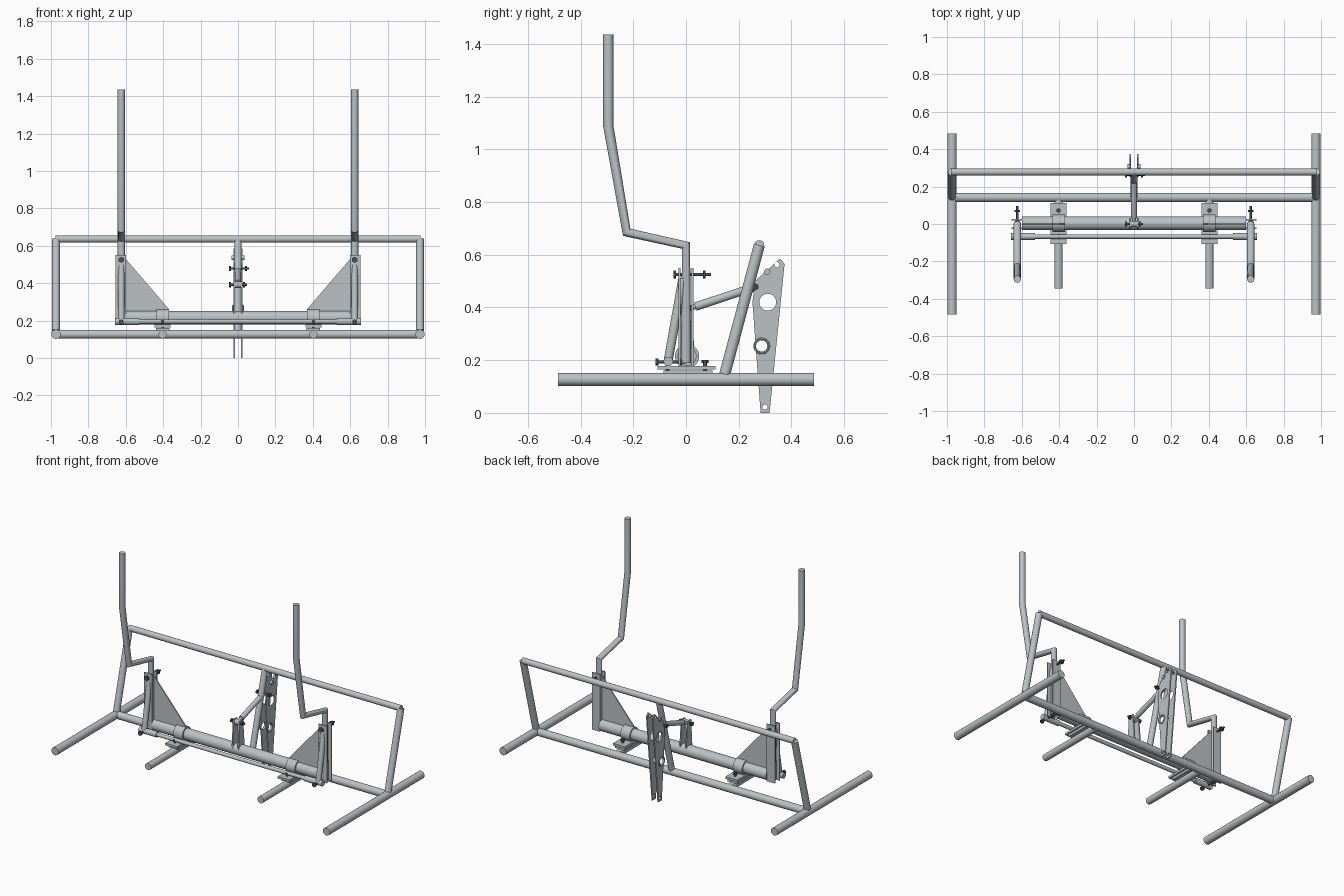
import bpy, bmesh, math
from mathutils import Vector, Matrix

if "Cube" in bpy.data.objects:
    bpy.data.objects.remove(bpy.data.objects["Cube"])


def material(name, rgb):
    m = bpy.data.materials.new(name)
    m.diffuse_color = (*rgb, 1)
    m.use_nodes = True
    m.node_tree.nodes["Principled BSDF"].inputs["Base Color"].default_value = m.diffuse_color
    return m


STEEL = material("grey steel", (0.50, 0.54, 0.56))
DARK = material("dark bolt steel", (0.07, 0.09, 0.11))


def finish(ob, mat, smooth=True):
    ob.data.materials.clear()
    ob.data.materials.append(mat)
    bpy.ops.object.select_all(action='DESELECT')
    ob.select_set(True)
    bpy.context.view_layer.objects.active = ob
    if smooth:
        bpy.ops.object.shade_smooth_by_angle(angle=math.radians(35))
    return ob


def from_bmesh(name, bm, mat, smooth=True):
    me = bpy.data.meshes.new(name)
    bm.to_mesh(me)
    bm.free()
    ob = bpy.data.objects.new(name, me)
    bpy.context.collection.objects.link(ob)
    return finish(ob, mat, smooth)


def rod(name, a, b, r, mat=STEEL, sides=28):
    """Capped cylinder between two points."""
    a, b = Vector(a), Vector(b)
    d = b - a
    mx = Matrix.Translation((a + b) / 2) @ d.to_track_quat('Z', 'Y').to_matrix().to_4x4()
    bm = bmesh.new()
    bmesh.ops.create_cone(bm, cap_ends=True, segments=sides, radius1=r, radius2=r,
                          depth=d.length, matrix=mx)
    return from_bmesh(name, bm, mat)


def box(name, lo, hi, mat=STEEL):
    lo, hi = Vector(lo), Vector(hi)
    bm = bmesh.new()
    mx = Matrix.Translation((lo + hi) / 2) @ Matrix.Diagonal((*[abs(c) for c in hi - lo], 1))
    bmesh.ops.create_cube(bm, size=1, matrix=mx)
    return from_bmesh(name, bm, mat, False)


def curve_object(name, dims):
    cu = bpy.data.curves.new(name, 'CURVE')
    cu.dimensions = dims
    ob = bpy.data.objects.new(name, cu)
    bpy.context.collection.objects.link(ob)
    return ob, cu


def add_poly(cu, pts, closed):
    sp = cu.splines.new('POLY')
    sp.points.add(len(pts) - 1)
    for p, c in zip(sp.points, pts):
        p.co = (*c, 1)
    sp.use_cyclic_u = closed


def to_mesh(ob):
    bpy.ops.object.select_all(action='DESELECT')
    ob.select_set(True)
    bpy.context.view_layer.objects.active = ob
    bpy.ops.object.convert(target='MESH')
    return bpy.context.view_layer.objects.active


def bent_tube(name, pts, r):
    ob, cu = curve_object(name, '3D')
    cu.bevel_depth, cu.bevel_resolution, cu.use_fill_caps = r, 6, True
    add_poly(cu, pts, False)
    return finish(to_mesh(ob), STEEL)


def side_plate(name, x, outline, holes=(), t=0.008):
    """Plate in the y-z plane with round holes given as (y, z, radius)."""
    ob, cu = curve_object(name, '2D')
    cu.fill_mode, cu.extrude = 'BOTH', t / 2
    add_poly(cu, [(y, z, 0) for y, z in outline], True)
    for y, z, r in holes:
        ring = [i * math.tau / 24 for i in range(24)]
        add_poly(cu, [(y + r * math.cos(a), z + r * math.sin(a), 0) for a in ring], True)
    ob.matrix_world = Matrix(((0, 0, 1, x), (1, 0, 0, 0), (0, 1, 0, 0), (0, 0, 0, 1)))
    return finish(to_mesh(ob), STEEL)


def bolt(name, a, b, r=0.006, head=0.013):
    """Shank with a hexagonal head at the start and a nut before the end."""
    a, b = Vector(a), Vector(b)
    u = (b - a).normalized()
    rod(name + "_shank", a, b, r, DARK, 12)
    rod(name + "_head", a, a + u * 0.010, head, DARK, 6)
    n = a + (b - a) * 0.78
    rod(name + "_nut", n, n + u * 0.011, head, DARK, 6)


# Wide base frame
LOW_Y, LOW_Z = 0.142, 0.127
TOP_Y, TOP_Z = 0.278, 0.636
rod("lower_cross_tube", (-0.975, LOW_Y, LOW_Z), (0.975, LOW_Y, LOW_Z), 0.024)
rod("top_rail", (-0.975, TOP_Y, TOP_Z), (0.975, TOP_Y, TOP_Z), 0.019)
rod("centre_strut", (0, LOW_Y, LOW_Z), (0, TOP_Y, TOP_Z), 0.019)

# Rocking cross bar and the thin rod in front of it
BAR_Y, BAR_Z = 0.004, 0.215
rod("rocking_bar", (-0.60, BAR_Y, BAR_Z), (0.60, BAR_Y, BAR_Z), 0.036)
rod("thin_rod", (-0.54, -0.067, 0.195), (0.54, -0.067, 0.195), 0.012)

for s, side in ((-1, "left"), (1, "right")):
    # Skids, forks and frame uprights
    x = s * 0.973
    rod(side + "_skid", (x, -0.485, LOW_Z), (x, 0.485, LOW_Z), 0.025)
    rod(side + "_upright", (x, LOW_Y + 0.005, LOW_Z + 0.02), (x, TOP_Y, TOP_Z), 0.021)
    f = s * 0.403
    rod(side + "_fork", (f, -0.345, LOW_Z), (f, LOW_Y, LOW_Z), 0.022)

    # Bearing clamp on the fork
    box(side + "_lower_pad", (f - 0.036, -0.085, 0.145), (f + 0.036, 0.10, 0.160))
    box(side + "_upper_pad", (f - 0.043, -0.108, 0.164), (f + 0.043, 0.112, 0.178))
    rod(side + "_collar", (f - 0.033, BAR_Y, BAR_Z), (f + 0.033, BAR_Y, BAR_Z), 0.046)
    for y in (-0.07, 0.072):
        bolt(side + "_clamp_bolt", (f, y, 0.200), (f, y, 0.140), 0.007, 0.013)

    # Bent upright handle
    h = s * 0.624
    bent_tube(side + "_bent_post", [(h, 0, 0.19), (h, 0, 0.635), (h, -0.225, 0.685),
                                    (h, -0.295, 1.09), (h, -0.295, 1.435)], 0.0195)

    # Post holder: front and back plates, sloping brace, triangular gusset
    for y in (-0.024, 0.024):
        box(side + "_holder_plate", (s * 0.598, y - 0.004, 0.18), (s * 0.656, y + 0.004, 0.55))
    rod(side + "_sloping_brace", (h, -0.012, 0.51), (h, -0.069, 0.19), 0.017)
    bm = bmesh.new()
    tri = [(0.60, 0.53), (0.60, 0.235), (0.37, 0.235), (0.37, 0.262)]
    face = bm.faces.new([bm.verts.new((s * px, -0.004, pz)) for px, pz in tri])
    ext = bmesh.ops.extrude_face_region(bm, geom=[face])
    bmesh.ops.translate(bm, vec=(0, 0.008, 0),
                        verts=[v for v in ext["geom"] if isinstance(v, bmesh.types.BMVert)])
    bmesh.ops.recalc_face_normals(bm, faces=bm.faces)
    from_bmesh(side + "_gusset", bm, STEEL, False)
    rod(side + "_rod_sleeve", (s * 0.53, -0.067, 0.195), (s * 0.657, -0.067, 0.195), 0.018)
    bolt(side + "_upper_bolt", (h, -0.048, 0.525), (h, 0.095, 0.525), 0.006, 0.016)
    bolt(side + "_lower_bolt", (h, -0.115, 0.193), (h, 0.0, 0.193), 0.006, 0.014)

    # Central hitch plates and lever brackets
    side_plate(side + "_hitch_plate", s * 0.021,
               [(0.283, 0), (0.317, 0), (0.374, 0.566), (0.356, 0.585),
                (0.262, 0.500), (0.252, 0.42)],
               [(0.310, 0.420, 0.032), (0.287, 0.254, 0.022),
                (0.345, 0.562, 0.010), (0.300, 0.022, 0.010)])
    rod(side + "_top_lug", (s * 0.018, TOP_Y + 0.03, 0.535), (s * 0.034, TOP_Y + 0.03, 0.535), 0.012)
    side_plate(side + "_lever_bracket", s * 0.021,
               [(-0.030, 0.225), (0.034, 0.225), (0.026, 0.31), (0.018, 0.41), (-0.018, 0.41)])
    # Bushing ring around the lower hitch hole
    bpy.ops.mesh.primitive_torus_add(location=(s * 0.026, 0.287, 0.254),
                                     rotation=(0, math.pi / 2, 0), major_radius=0.0265,
                                     minor_radius=0.005, major_segments=24, minor_segments=8)
    ring = bpy.context.object
    ring.name = side + "_bushing_ring"
    finish(ring, STEEL)

# Link between lever and hitch, with its pivots
rod("link_tube", (0, 0.035, 0.403), (0, 0.262, 0.478), 0.016)
rod("link_eye", (-0.016, 0.0, 0.392), (0.016, 0.0, 0.392), 0.017)
rod("link_neck", (0, 0.0, 0.392), (0, 0.04, 0.405), 0.010)
bolt("lever_bolt", (-0.048, 0.0, 0.392), (0.048, 0.0, 0.392), 0.006, 0.014)
bolt("hitch_bolt", (-0.048, 0.262, 0.478), (0.060, 0.262, 0.478), 0.006, 0.014)
